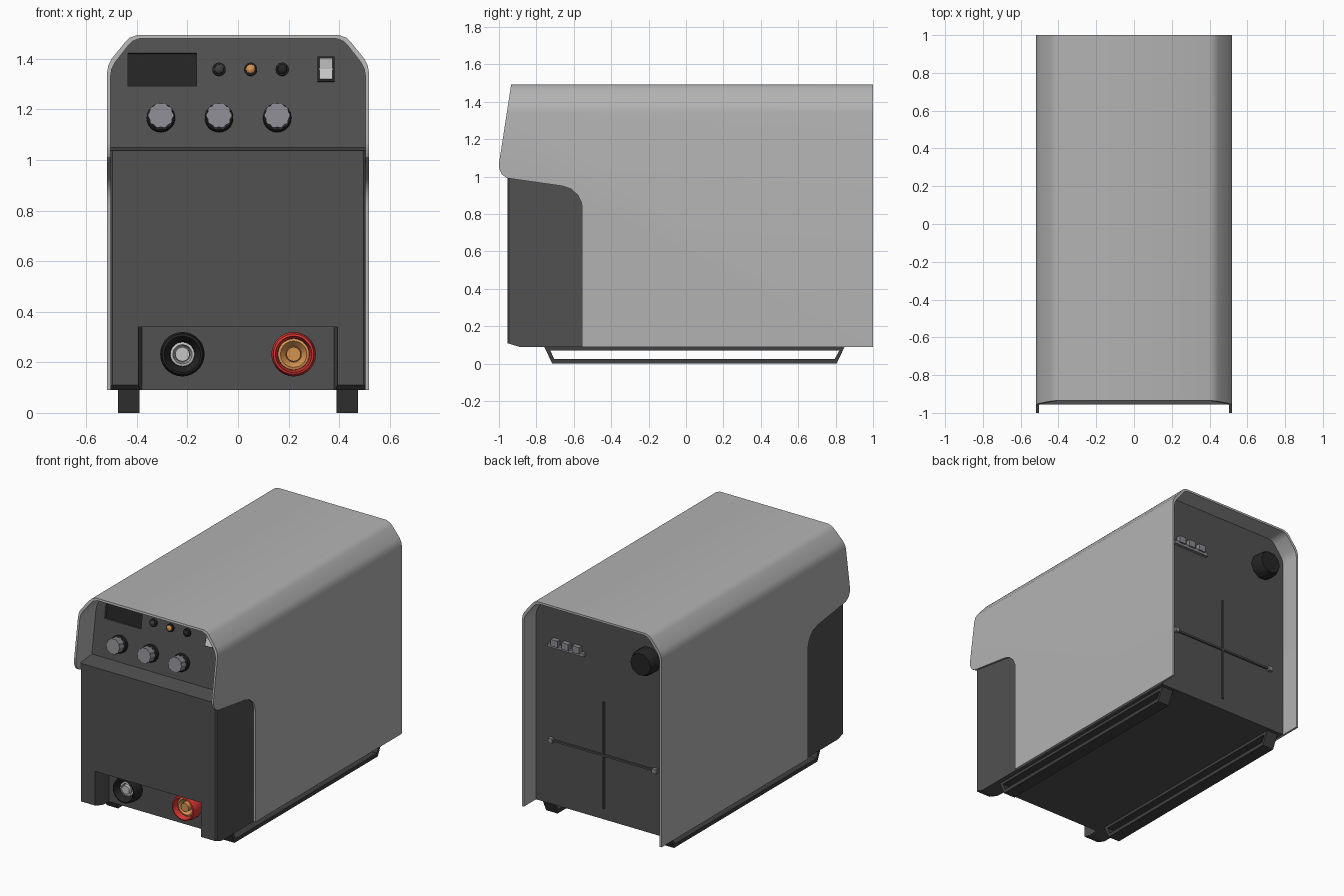
import bpy, bmesh, math
from mathutils import Matrix, Vector

if "Cube" in bpy.data.objects:
    bpy.data.objects.remove(bpy.data.objects["Cube"])


def material(name, rgb):
    m = bpy.data.materials.new(name)
    m.diffuse_color = (*rgb, 1)
    m.use_nodes = True
    m.node_tree.nodes["Principled BSDF"].inputs["Base Color"].default_value = m.diffuse_color
    return m


SHELL = material("light grey shell", (0.45, 0.45, 0.45))
BODY = material("dark grey body", (0.082, 0.082, 0.082))
SKID = material("charcoal", (0.05, 0.05, 0.05))
BLACK = material("black", (0.018, 0.018, 0.018))
KNOB = material("knob grey", (0.25, 0.25, 0.28))
PALE = material("pale grey", (0.55, 0.55, 0.55))
ORANGE = material("copper orange", (0.66, 0.29, 0.08))
RED = material("red", (0.72, 0.04, 0.035))


def finish(name, bm, mat, matrix=None, smooth=0):
    bmesh.ops.remove_doubles(bm, verts=bm.verts, dist=1e-5)
    bmesh.ops.recalc_face_normals(bm, faces=bm.faces)
    me = bpy.data.meshes.new(name)
    bm.to_mesh(me)
    bm.free()
    if matrix is not None:
        me.transform(matrix)
    ob = bpy.data.objects.new(name, me)
    bpy.context.collection.objects.link(ob)
    me.materials.append(mat)
    if smooth:
        smooth_by_angle(ob, smooth)
    return ob


def activate(ob):
    bpy.ops.object.select_all(action='DESELECT')
    ob.select_set(True)
    bpy.context.view_layer.objects.active = ob


def smooth_by_angle(ob, deg):
    activate(ob)
    bpy.ops.object.shade_smooth_by_angle(angle=math.radians(deg))


def prism(name, pts, axis, lo, hi, mat, matrix=None):
    """Extrude a 2D outline along one axis."""
    place = {'x': lambda p, t: (t, p[0], p[1]),
             'y': lambda p, t: (p[0], t, p[1]),
             'z': lambda p, t: (p[0], p[1], t)}[axis]
    bm = bmesh.new()
    a = [bm.verts.new(place(p, lo)) for p in pts]
    b = [bm.verts.new(place(p, hi)) for p in pts]
    bm.faces.new(a)
    bm.faces.new(b[::-1])
    n = len(pts)
    for i in range(n):
        bm.faces.new((a[i], a[(i + 1) % n], b[(i + 1) % n], b[i]))
    return finish(name, bm, mat, matrix)


def box(name, x, y, z, mat, matrix=None):
    return prism(name, [(x[0], z[0]), (x[1], z[0]), (x[1], z[1]), (x[0], z[1])],
                 'y', y[0], y[1], mat, matrix)


def lathe(name, profile, mat, matrix, n=28):
    """Revolve (radius, height) pairs about the -y axis."""
    bm = bmesh.new()
    rings = [[bm.verts.new((r * math.cos(2 * math.pi * i / n), -d, r * math.sin(2 * math.pi * i / n)))
              for i in range(n)] for r, d in profile]
    for a, b in zip(rings, rings[1:]):
        for i in range(n):
            j = (i + 1) % n
            bm.faces.new((a[i], a[j], b[j], b[i]))
    return finish(name, bm, mat, matrix, 35)


def boolean(ob, cutter, op):
    mod = ob.modifiers.new("cut", 'BOOLEAN')
    mod.operation, mod.object, mod.solver = op, cutter, 'EXACT'
    activate(ob)
    bpy.ops.object.modifier_apply(modifier=mod.name)
    bpy.data.objects.remove(cutter, do_unlink=True)


def mirrored(half):
    return half + [(-x, z) for x, z in reversed(half)]


# Shell: bent sheet cross-section trimmed by the side outline
half = [(0.518, 0.09), (0.518, 1.345), (0.513, 1.375), (0.5, 1.4),
        (0.445, 1.468), (0.428, 1.484), (0.4, 1.494)]
inner = [(x * 0.973, z - (0.014 if z > 1 else 0)) for x, z in half]
shell = prism("shell_cover", mirrored(half) + mirrored(inner)[::-1], 'y', -1.1, 1.0, SHELL)
side = [(-0.926, 1.55), (-1.0, 1.07), (-0.998, 1.04), (-0.985, 1.012), (-0.955, 0.992),
        (-0.66, 0.95), (-0.615, 0.935), (-0.577, 0.9), (-0.558, 0.86), (-0.555, 0.82),
        (-0.555, 0.0), (1.1, 0.0), (1.1, 1.55)]
boolean(shell, prism("side_cutter", side, 'x', -1, 1, SHELL), 'INTERSECT')
smooth_by_angle(shell, 30)

# Body: side outline fitted inside the shell, with chamfered front corners
P0, P1 = Vector((-0.83, 1.05)), Vector((-0.765, 1.485))
body = prism("inner_body", [(-0.955, 0.11), (-0.89, 0.09), (0.87, 0.09), (0.87, 1.485),
                            tuple(P1), tuple(P0), (-0.955, 1.037)], 'x', -0.6, 0.6, BODY)
section = [(x * 1.002, z + (0.001 if z > 1 else -0.1)) for x, z in inner]
boolean(body, prism("section_cutter", mirrored(section), 'y', -1.2, 1.2, BODY), 'INTERSECT')
plan = [(0.6, 1.2), (0.6, -0.84), (0.495, -0.957), (-0.495, -0.957), (-0.6, -0.84), (-0.6, 1.2)]
boolean(body, prism("plan_cutter", plan, 'z', -1, 3, BODY), 'INTERSECT')
# Socket recess
boolean(body, prism("recess_cutter", [(-0.398, -1.0), (0.398, -1.0), (0.38, -0.825), (-0.38, -0.825)],
                    'z', 0, 0.34, BODY), 'DIFFERENCE')

# Sloped control panel frame
tilt = math.atan2(P1.x - P0.x, P1.y - P0.y)


def on_panel(x, z):
    y = P0.x + (z - P0.y) * math.tan(tilt)
    return Matrix.Translation((x, y, z)) @ Matrix.Rotation(-tilt, 4, 'X')


# Display window
m = on_panel(-0.3, 1.358)
boolean(body, box("display_cutter", (-0.135, 0.135), (-0.1, 0.025), (-0.065, 0.065), BODY, m), 'DIFFERENCE')
box("display_screen", (-0.135, 0.135), (0.016, 0.03), (-0.065, 0.065), BLACK, m)

# Knobs with scalloped caps
star = [(0.049 * (1 + 0.05 * math.cos(10 * a)) * math.cos(a), 0.049 * (1 + 0.05 * math.cos(10 * a)) * math.sin(a))
        for a in (2 * math.pi * i / 60 for i in range(60))]
for i, x in enumerate((-0.305, -0.075, 0.155)):
    m = on_panel(x, 1.165)
    lathe(f"knob_base_{i}", [(0.056, -0.005), (0.056, 0.022), (0.05, 0.03), (0, 0.03)], BLACK, m)
    cap = prism(f"knob_cap_{i}", star, 'y', -0.08, -0.025, KNOB, m)
    smooth_by_angle(cap, 40)

# Indicator lamps
for i, (x, mat) in enumerate(((-0.075, SKID), (0.05, ORANGE), (0.175, BLACK))):
    m = on_panel(x, 1.358)
    lathe(f"lamp_ring_{i}", [(0.026, -0.005), (0.026, 0.012), (0.019, 0.015), (0.019, 0)], BLACK, m, 20)
    lathe(f"lamp_lens_{i}", [(0.019, 0), (0.018, 0.018), (0.011, 0.025), (0, 0.027)], mat, m, 20)

# Rocker switch
m = on_panel(0.348, 1.358)
box("switch_frame", (-0.033, 0.033), (-0.008, 0.01), (-0.05, 0.05), BLACK, m)
prism("switch_rocker", [(0, -0.042), (-0.024, -0.042), (-0.013, 0), (-0.022, 0.042), (0, 0.042)],
      'x', -0.026, 0.026, PALE, m)

# Output sockets in the recess
for name, x, ring, core, r in (("negative", -0.22, BLACK, PALE, 0.046), ("positive", 0.22, RED, ORANGE, 0.06)):
    m = Matrix.Translation((x, -0.825, 0.232))
    lathe(name + "_socket_ring", [(0.088, -0.01), (0.088, 0.04), (0.08, 0.075), (0.072, 0.078),
                                  (r + 0.003, 0.04), (r, 0.0)], ring, m)
    lathe(name + "_socket_core", [(r + 0.002, 0), (r + 0.002, 0.042), (r - 0.008, 0.045),
                                  (0.032, 0.022), (0.03, 0.022), (0.028, 0.055), (0, 0.055)], core, m)

# Skids: hollow trapezoid frames
for s, name in ((-1, "left"), (1, "right")):
    skid = prism(name + "_skid", [(-0.76, 0.095), (-0.715, 0), (0.805, 0), (0.85, 0.095)],
                 'x', s * 0.39, s * 0.475, SKID)
    boolean(skid, prism("skid_cutter", [(-0.725, 0.07), (-0.705, 0.025), (0.795, 0.025), (0.82, 0.07)],
                        'x', s * 0.3, s * 0.6, SKID), 'DIFFERENCE')

# Rear cross ribs and end lugs
box("rear_rib_horizontal", (-0.39, 0.39), (0.865, 0.882), (0.517, 0.529), BODY)
box("rear_rib_vertical", (-0.006, 0.006), (0.865, 0.882), (0.165, 0.88), BODY)
for s in (-1, 1):
    box("rear_rib_lug", (s * 0.385 - 0.015, s * 0.385 + 0.015), (0.865, 0.892), (0.508, 0.538), KNOB)

# Rear terminal strip
box("terminal_strip", (0.135, 0.405), (0.865, 0.89), (1.15, 1.172), KNOB)
for i in range(3):
    x = 0.19 + 0.08 * i
    box(f"terminal_lug_{i}", (x - 0.025, x + 0.025), (0.865, 0.9), (1.165, 1.21), KNOB)

# Rear cable gland
m = Matrix.Translation((-0.33, 0.87, 1.25)) @ Matrix.Rotation(math.pi, 4, 'Z')
lathe("cable_gland", [(0.088, -0.01), (0.088, 0.05), (0.075, 0.085), (0, 0.085)], BLACK, m, 10)
